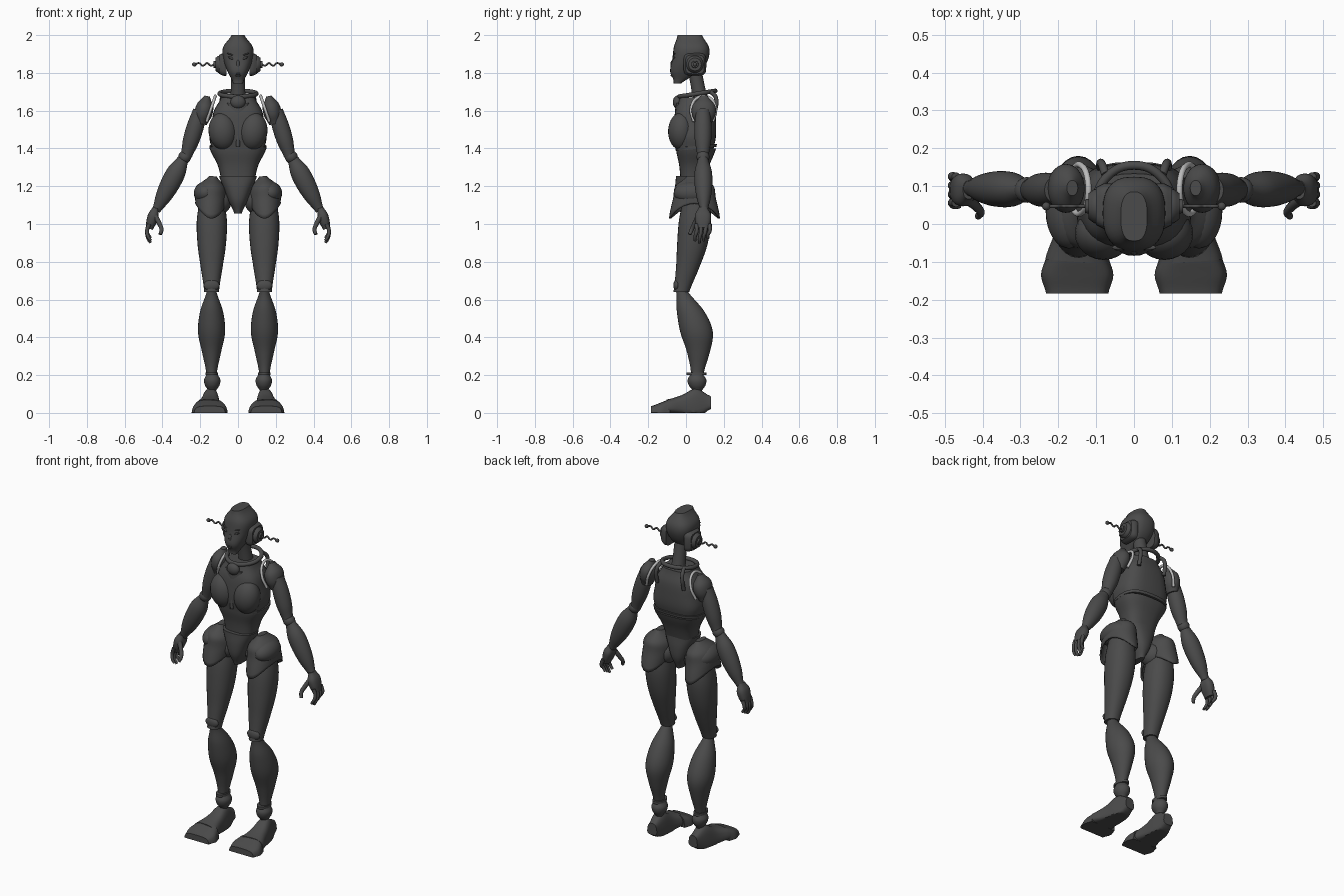
import bpy, bmesh, math
from mathutils import Matrix, Vector

cube = bpy.data.objects.get("Cube")
if cube:
    bpy.data.objects.remove(cube, do_unlink=True)


def material(name, value):
    mat = bpy.data.materials.new(name)
    mat.use_nodes = True
    colour = (value, value, value, 1)
    mat.diffuse_color = colour
    mat.node_tree.nodes["Principled BSDF"].inputs["Base Color"].default_value = colour
    return mat


DARK = material("dark grey", .07)
LIGHT = material("light grey trim", .5)


def add_object(name, data, mat, mirror):
    obj = bpy.data.objects.new(name, data)
    bpy.context.collection.objects.link(obj)
    data.materials.append(mat)
    if mirror:
        obj.modifiers.new("mirror", "MIRROR").use_mirror_merge = False
    return obj


def finish(name, bm, mirror):
    bmesh.ops.recalc_face_normals(bm, faces=bm.faces)
    mesh = bpy.data.meshes.new(name)
    bm.to_mesh(mesh)
    bm.free()
    mesh.shade_smooth()
    mesh.set_sharp_from_angle(angle=math.radians(45))
    return add_object(name, mesh, DARK, mirror)


def sample(values, t):
    # Smooth curve through evenly spaced values
    last = len(values) - 1
    i = min(int(t * last), last - 1)
    f = t * last - i
    a, b, c, d = (values[max(0, min(last, i + k))] for k in (-1, 0, 1, 2))
    ease_in = (c - a) / 2
    ease_out = (d - b) / 2
    bend = c - b
    return b + f * (ease_in + f * (3 * bend - 2 * ease_in - ease_out
                                   + f * (ease_in + ease_out - 2 * bend)))


def limb(name, start, end, widths, depths=None, ratio=1.0, power=2.0, bow=0.0,
         taper=0.0, mirror=False, closed=True, reshape=None, steps=5, sides=28):
    """Skin superellipse sections along a bone; widths are half sizes, evenly spaced."""
    start, end = Vector(start), Vector(end)
    axis = (end - start).normalized()
    front = Vector((0, 0, 1)) if abs(axis.y) > .9 else Vector((0, 1, 0))
    side = front.cross(axis).normalized()
    depths = depths or [w * ratio for w in widths]
    count = steps * (len(widths) - 1)
    bm = bmesh.new()
    rings = []
    for step in range(count + 1):
        t = step / count
        centre = start.lerp(end, t) + front * bow * math.sin(math.pi * t)
        ring = []
        for k in range(sides):
            angle = math.tau * k / sides
            u, v = (math.copysign(abs(f) ** (2 / power), f)
                    for f in (math.cos(angle), math.sin(angle)))
            u *= 1 - taper * v
            ring.append(bm.verts.new(centre + side * u * sample(widths, t)
                                     + front * v * sample(depths, t)))
        rings.append(ring)
    for lower, upper in zip(rings, rings[1:]):
        for k in range(sides):
            j = (k + 1) % sides
            bm.faces.new((lower[k], lower[j], upper[j], upper[k]))
    bm.faces.new(rings[-1])
    if closed:
        bm.faces.new(rings[0])
    if reshape:
        for vert in bm.verts:
            vert.co.z = reshape(vert.co)
    return finish(name, bm, mirror)


def ellipsoid(name, centre, radii, mirror=False, turn=0.0):
    bm = bmesh.new()
    bmesh.ops.create_uvsphere(bm, u_segments=24, v_segments=14, radius=1)
    bm.transform(Matrix.Translation(centre) @ Matrix.Rotation(turn, 4, "Y")
                 @ Matrix.Diagonal((*radii, 1)))
    return finish(name, bm, mirror)


def tube(name, points, radius, mirror=False, cyclic=False, mat=DARK, tip=1.0):
    curve = bpy.data.curves.new(name, "CURVE")
    curve.dimensions = "3D"
    curve.bevel_depth = radius
    curve.bevel_resolution = 3
    curve.resolution_u = 6
    curve.use_fill_caps = True
    spline = curve.splines.new("BEZIER")
    spline.bezier_points.add(len(points) - 1)
    for i, (knot, co) in enumerate(zip(spline.bezier_points, points)):
        knot.co = co
        knot.handle_left_type = knot.handle_right_type = "AUTO"
        knot.radius = 1 + (tip - 1) * i / (len(points) - 1)
    spline.use_cyclic_u = cyclic
    return add_object(name, curve, mat, mirror)


# Head and face
limb("head", (0, -.045, 1.745), (0, .02, 2), [.026, .056, .078, .079, .035],
     [.02, .08, .095, .093, .065], power=2.6, bow=.035)
ellipsoid("eyes", (.036, -.064, 1.878), (.018, .008, .006), True, -.35)
ellipsoid("brows", (.036, -.062, 1.897), (.024, .007, .004), True, -.3)
ellipsoid("nose", (0, -.07, 1.842), (.01, .013, .027))
ellipsoid("upper_lip", (0, -.073, 1.796), (.022, .01, .005))
ellipsoid("lower_lip", (0, -.072, 1.786), (.016, .01, .006))

# Ear housings and antennas
EAR_Y, EAR_Z = .047, 1.845
for part, inner, outer, widths, power in (("housings", .06, .1, [.06, .06, .05], 4),
                                          ("discs", .09, .12, [.045, .045, .034], 2),
                                          ("hubs", .11, .13, [.02, .018], 2)):
    limb("ear_" + part, (inner, EAR_Y, EAR_Z), (outer, EAR_Y, EAR_Z), widths,
         power=power, mirror=True, steps=2)
tube("antennas", [(.12 + .022 * i, EAR_Y, EAR_Z + .007 * (-1) ** i) for i in range(6)],
     .005, True)
ellipsoid("antenna_tips", (.232, EAR_Y, EAR_Z), [.011] * 3, True)

# Neck, collar and pendant
limb("neck", (0, .08, 1.64), (0, .045, 1.82), [.042, .037, .037])
turns = [math.tau * k / 8 for k in range(8)]
tube("collar", [(.097 * math.sin(a), .06 - .095 * math.cos(a), 1.69 - .015 * math.cos(a))
                for a in turns], .012, cyclic=True)
tube("back_rails", [(.075, .13, 1.7), (.085, .158, 1.67), (.09, .15, 1.58)], .011, True)
ellipsoid("pendant", (0, -.045, 1.645), (.04, .025, .035))

# Chest and waist
limb("chest", (0, .045, 1.39), (0, .05, 1.67), [.138, .152, .141, .127, .09],
     [.1, .112, .112, .105, .083], power=3)
ellipsoid("bust_plates", (.08, -.025, 1.49), (.076, .07, .1), True, .12)
limb("sternum_plate", (0, -.045, 1.41), (0, -.03, 1.64), [.012, .03, .06], [.025] * 3)
limb("waist", (0, .035, 1.22), (0, .053, 1.4), [.088, .107, .15], [.065, .08, .106],
     power=2.7)
limb("waist_rim", (0, .055, 1.392), (0, .055, 1.408), [.15, .151], [.106, .109],
     power=2.7, reshape=lambda co: co.z + max(0, co.y) * .1)


# Pelvis and flared hip plates
def hanging_flaps(co):
    reach = abs(co.y - .045) / .135
    return co.z - max(0, 1.17 - co.z) * reach ** 2


limb("pelvis", (0, .027, 1.055), (0, .027, 1.255), [.02, .05, .075, .1],
     [.055, .08, .085, .08], power=2.5)
ellipsoid("hip_joints", (.1, .045, 1.12), (.065, .07, .07), True)
hips = limb("hip_plates", (.147, .045, 1.1), (.132, .045, 1.253), [.08, .083, .07, .02],
            [.135, .113, .1, .04], mirror=True, closed=False, reshape=hanging_flaps)
hips.modifiers.new("thickness", "SOLIDIFY").thickness = .008
ellipsoid("hip_pads", (.172, .035, 1.165), (.062, .1, .06), True, .5)

# Legs
limb("thighs", (.138, .055, 1.14), (.14, -.025, .64), [.065, .08, .075, .057, .039],
     ratio=1.07, power=2.2, bow=.018, mirror=True)
ellipsoid("knee_caps", (.14, -.05, .675), (.042, .017, .03), True)
limb("shins", (.14, -.025, .65), (.14, .06, .21), [.024, .06, .072, .05, .028],
     ratio=1.2, bow=.038, mirror=True)
limb("ankle_rings", (.138, .055, .2), (.138, .055, .215), [.033, .033], ratio=1.6,
     mirror=True)
limb("ankles", (.136, .06, .115), (.137, .057, .205), [.02, .038, .043, .03],
     ratio=1.15, mirror=True)


# Feet and toes, flat on the ground
def grounded(co):
    return max(0, co.z)


limb("feet", (.138, .13, .055), (.155, -.1, .035), [.03, .044, .057, .077],
     [.035, .08, .052, .036], power=3, taper=.15, mirror=True, reshape=grounded)
limb("toes", (.15, -.085, .02), (.15, -.184, .012), [.08, .093, .08], [.052, .038, .024],
     power=3.5, taper=.1, mirror=True, reshape=grounded)

# Shoulders with pale trim
limb("shoulders", (.195, .093, 1.53), (.163, .095, 1.677), [.03, .046, .044, .015],
     ratio=1.35, mirror=True)
arc = [math.radians(a) for a in range(-40, 221, 52)]
tube("shoulder_trim", [(.148 - .028 * math.sin(a), .092 - .066 * math.cos(a),
                        1.595 + .083 * math.sin(a)) for a in arc], .008, True, mat=LIGHT)

# Arms
limb("upper_arms", (.2, .09, 1.6), (.274, .09, 1.36), [.038, .045, .043, .03], mirror=True)
ellipsoid("elbows", (.282, .09, 1.355), [.034] * 3, True)
limb("forearms", (.287, .09, 1.35), (.434, .095, 1.07), [.028, .049, .051, .041, .022],
     ratio=.92, mirror=True)

# Hands
limb("palms", (.436, .09, 1.085), (.47, .09, .975), [.016, .028, .027, .02],
     ratio=1.5, power=2.5, mirror=True)
for i, finger in enumerate(("index", "middle", "ring", "little")):
    y = .056 + i * .023
    tip = .9 + .012 * abs(i - 1)
    tube(finger + "_fingers", [(.47, y, 1), (.482, y, .96), (.475, y - .008, tip + .02),
                               (.462, y - .008, tip)], .0115, True, tip=.65)
tube("thumbs", [(.44, .065, 1.045), (.415, .045, 1), (.405, .03, .97), (.412, .02, .945)],
     .014, True, tip=.65)
